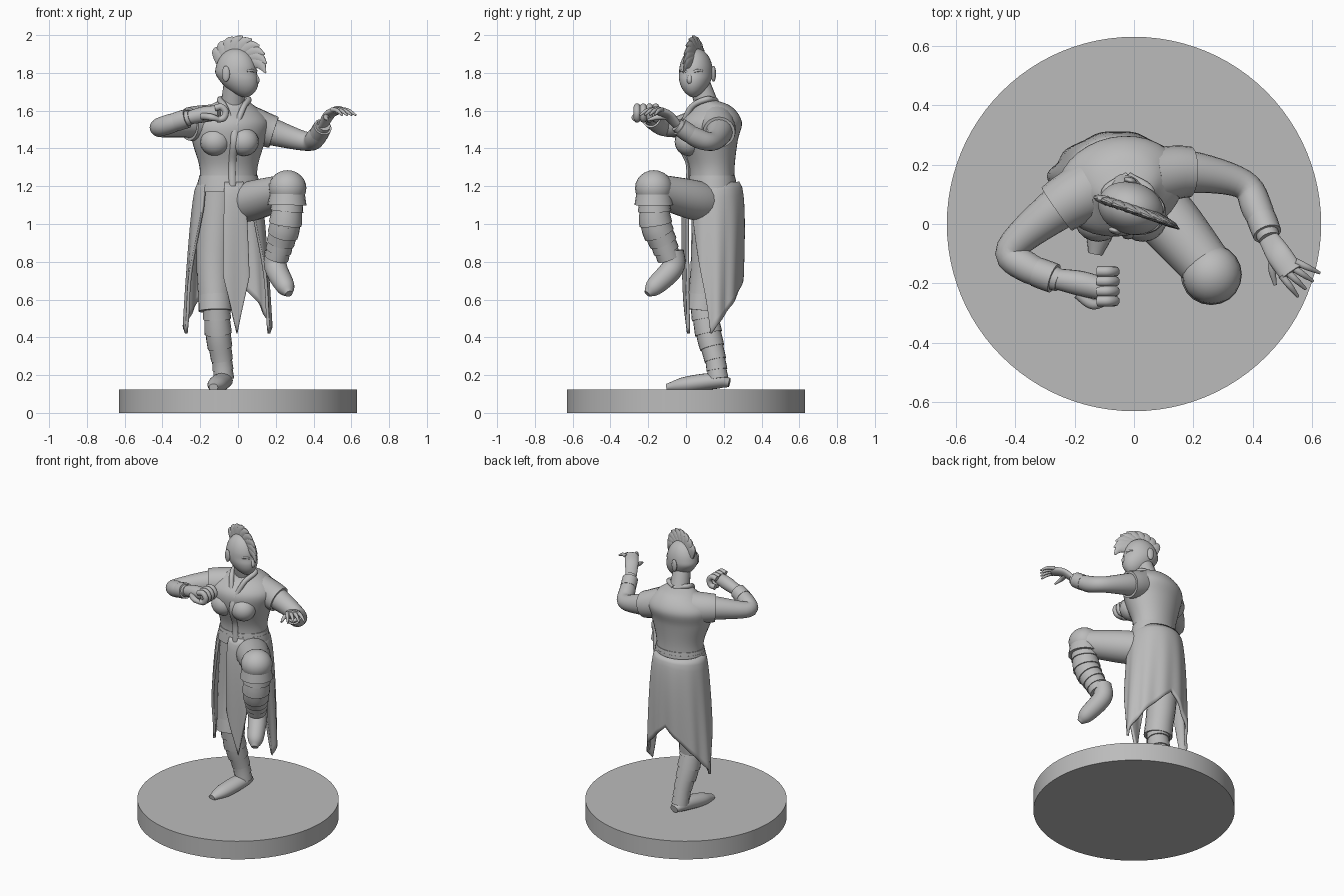
import bpy, bmesh
from math import sin, cos, pi, radians
from mathutils import Vector, Matrix

cube = bpy.data.objects.get("Cube")
if cube:
    bpy.data.objects.remove(cube, do_unlink=True)

colour = (0.5, 0.5, 0.5, 1)
grey = bpy.data.materials.new("plain_grey")
grey.use_nodes = True
grey.diffuse_color = colour
grey.node_tree.nodes["Principled BSDF"].inputs["Base Color"].default_value = colour

SIDEWAYS, DEPTH, UP = Vector((1, 0, 0)), Vector((0, 1, 0)), Vector((0, 0, 1))
STEPS = 6


def finish(name, mesh_builder, placement=Matrix()):
    """Turn a bmesh into a smooth shaded object with sharp edges kept."""
    mesh_builder.transform(placement)
    bmesh.ops.recalc_face_normals(mesh_builder, faces=mesh_builder.faces)
    mesh = bpy.data.meshes.new(name)
    mesh_builder.to_mesh(mesh)
    mesh_builder.free()
    mesh.materials.append(grey)
    part = bpy.data.objects.new(name, mesh)
    bpy.context.collection.objects.link(part)
    bpy.ops.object.select_all(action='DESELECT')
    part.select_set(True)
    bpy.context.view_layer.objects.active = part
    bpy.ops.object.shade_smooth_by_angle(angle=radians(45))
    return part


def smooth_path(points):
    """Catmull-Rom spline through points of position and radius."""
    points = [Vector(point) for point in points]
    first = points[0] * 2 - points[1]
    last = points[-1] * 2 - points[-2]
    padded = [first, *points, last]
    path = []
    for before, start, end, after in zip(padded, padded[1:], padded[2:], padded[3:]):
        pull_start, pull_end = (end - before) / 2, (after - start) / 2
        for step in range(STEPS):
            t = step / STEPS
            ease = t * t * (3 - 2 * t)
            path.append(start.lerp(end, ease) + pull_start * t * (1 - t) ** 2 - pull_end * t * t * (1 - t))
    return path + [points[-1]]


def skin(name, path, side=UP, flat=1.0, level=False, sides=20, placement=Matrix()):
    """Loft elliptical rings along a sampled path."""
    builder = bmesh.new()
    rings = []
    for index, row in enumerate(path):
        ahead = path[min(index + 1, len(path) - 1)].xyz
        behind = path[max(index - 1, 0)].xyz
        tangent = UP if level else (ahead - behind).normalized()
        across = (side - tangent * side.dot(tangent)).normalized()
        through = tangent.cross(across) * flat
        radius = max(row.w, 0.002)
        turns = [2 * pi * corner / sides for corner in range(sides)]
        rings.append([builder.verts.new(row.xyz + (across * cos(turn) + through * sin(turn)) * radius)
                      for turn in turns])
    for low, high in zip(rings, rings[1:]):
        for corner in range(sides):
            builder.faces.new((low[corner], low[corner - 1], high[corner - 1], high[corner]))
    builder.faces.new(rings[0])
    builder.faces.new(rings[-1])
    finish(name, builder, placement)


def limb(name, points, **options):
    path = smooth_path(points)
    skin(name, path, **options)
    return path


def band(name, path, start, end, grow_start, grow_end, **options):
    """A sleeve around part of a limb, given as fractions of its path."""
    first, last = round(start * (len(path) - 1)), round(end * (len(path) - 1))
    rows = []
    for index in range(first, last + 1):
        row = path[index].copy()
        t = (index - first) / (last - first)
        row.w *= grow_start + (grow_end - grow_start) * t
        rows.append(row)
    skin(name, rows, **options)


def ball(name, centre, size, placement=Matrix()):
    builder = bmesh.new()
    bmesh.ops.create_uvsphere(builder, u_segments=20, v_segments=12, radius=1)
    finish(name, builder, placement @ Matrix.Translation(centre) @ Matrix.Diagonal((*size, 1)))


# Round base
builder = bmesh.new()
bmesh.ops.create_cone(builder, cap_ends=True, segments=96, radius1=0.63, radius2=0.63, depth=0.125)
finish("base", builder, Matrix.Translation(UP * 0.125 / 2))

# Torso, belt, bust and neck
body = dict(side=Vector((1, 0.2, 0)).normalized(), flat=0.78, level=True, sides=32)
torso = limb("torso", [(-.05, .135, 1.17, .155), (-.05, .135, 1.3, .155), (-.05, .12, 1.44, .195),
                       (-.045, .13, 1.54, .21), (-.035, .14, 1.62, .13), (-.025, .1, 1.66, .06)], **body)
band("belt_lower", torso, 0, 0.1, 1.1, 1.06, **body)
band("belt_upper", torso, 0.07, 0.14, 1.07, 1.03, **body)
limb("neck", [(-.03, .12, 1.6, .065), (-.02, .07, 1.75, .055)], side=SIDEWAYS)

# Jacket edges, mirrored about the breastbone
limb("jacket_front_band", [(-.02, 0, 1.55, .02), (-.02, -.04, 1.44, .02), (-.03, .01, 1.32, .02),
                           (-.03, .01, 1.2, .02)], side=SIDEWAYS, flat=0.6, sides=8)
for label, sign in (("right", -1), ("left", 1)):
    ball(label + "_bust", (-.045 + sign * .075, .015, 1.435), (.08, .075, .075))
    limb(label + "_collar", [(-.02 + sign * offset, depth, height, .016) for offset, depth, height in
                             ((0, .16, 1.65), (.075, .11, 1.66), (.05, .03, 1.62), (.01, -.02, 1.52))], sides=10)


# Skirt panels with pleats and pointed hems
def panel(name, centre, half_width, hem, columns, rows=18, top=1.22):
    builder = bmesh.new()
    grid = []
    for column in range(columns + 1):
        offset = half_width * (2 * column / columns - 1)
        turn = radians(centre + offset)
        length = top - hem(abs(offset))
        line = []
        for row in range(rows + 1):
            drop = length * row / rows
            pleat = 1 + 0.045 * drop * sin(turn * 11)
            wide = (0.15 + 0.085 * drop ** 0.5) * pleat
            deep = (0.13 + 0.03 * sin(pi * drop ** 0.5)) * pleat
            line.append(builder.verts.new((wide * cos(turn) - 0.055, deep * sin(turn) + 0.145, top - drop)))
        grid.append(line)
    for left, right in zip(grid, grid[1:]):
        for row in range(rows):
            builder.faces.new((left[row], left[row + 1], right[row + 1], right[row]))
    cloth = finish(name, builder).modifiers.new("thickness", 'SOLIDIFY')
    cloth.thickness, cloth.offset = 0.016, 0


def back_hem(offset, tip=95):
    return 0.75 - 0.33 * offset / tip if offset < tip else 0.42 + 0.017 * (offset - tip)


panel("skirt_back", 90, 134, back_hem, 96)
panel("skirt_front", 283, 19, lambda offset: 0.42 + 0.016 * offset, 20)

# Legs: trousers, shins, hems and feet
trouser = limb("standing_trouser", [(-.1, .14, 1.17, .11), (-.125, .12, .8, .095), (-.12, .09, .54, .085)],
               side=SIDEWAYS)
band("standing_trouser_hem", trouser, 0.8, 1, 1, 1.06, side=SIDEWAYS)
limb("raised_thigh", [(-.02, .15, 1.1, .1), (.1, .03, 1.13, .105), (.26, -.16, 1.18, .085)])
ball("raised_knee", (.262, -.17, 1.19), (.1, .1, .095))
limb("raised_trouser_hem", [(.262, -.17, 1.21, .085), (.26, -.17, 1.1, .103)], side=SIDEWAYS)
shins = {
    "standing": [(-.115, .09, .58, .068), (-.105, .12, .42, .066), (-.085, .155, .28, .053), (-.075, .17, .18, .05)],
    "raised": [(.265, -.17, 1.14, .078), (.25, -.16, 1, .08), (.225, -.12, .9, .068), (.205, -.09, .82, .058)],
}
wraps = 6
for label, joints in shins.items():
    shin = limb(label + "_shin", joints, side=SIDEWAYS)
    for wrap in range(wraps):
        band(f"{label}_wrap_{wrap + 1}", shin, wrap / wraps, (wrap + 1) / wraps, 1, 1.1, side=SIDEWAYS)
limb("standing_foot", [(-.07, .23, .16, .03), (-.08, .16, .17, .053), (-.11, 0, .15, .052), (-.13, -.1, .135, .024)],
     side=SIDEWAYS, flat=0.8)
limb("raised_foot", [(.2, -.07, .86, .058), (.2, -.07, .77, .06), (.25, -.165, .67, .05), (.27, -.205, .63, .02)],
     side=SIDEWAYS)

# Arms with short sleeves and cuffs
arms = {
    "left": [(.06, .16, 1.53, .085), (.19, .175, 1.485, .071), (.365, .135, 1.437, .05), (.415, .05, 1.46, .052),
             (.455, -.05, 1.525, .036)],
    "right": [(-.14, .12, 1.53, .09), (-.26, .05, 1.53, .074), (-.415, -.085, 1.51, .05), (-.36, -.145, 1.53, .052),
              (-.25, -.19, 1.565, .038)],
}
for label, joints in arms.items():
    arm = limb(label + "_arm", joints)
    band(label + "_sleeve", arm, 0, 0.25, 1.15, 1.2)
    band(label + "_cuff", arm, 0.84, 0.96, 1.04, 1.25)

# Open left hand with fanned fingers
across = Vector((1, 1, 0)).normalized()
limb("left_palm", [(.45, -.045, 1.52, .034), (.485, -.1, 1.58, .042), (.53, -.165, 1.605, .042)],
     side=across, flat=0.5)
fingers = 4
for finger in range(fingers):
    fan = radians(-25 - 9 * finger)
    reach = Vector((cos(fan), sin(fan), -0.1)) * 0.045
    root = Vector((.52, -.15, 1.605)) + across * (0.033 - 0.022 * finger)
    tip = root + reach * 2 - UP * 0.02
    limb(f"left_finger_{finger + 1}", [(*root, .013), (*(root + reach), .011), (*tip, .005)], sides=10)
limb("left_thumb", [(.475, -.1, 1.57, .018), (.465, -.15, 1.565, .014), (.475, -.205, 1.55, .006)], sides=10)

# Right fist with curled fingers
limb("right_hand", [(-.27, -.183, 1.56, .034), (-.18, -.2, 1.58, .042), (-.1, -.22, 1.59, .038)])
for finger in range(fingers):
    knuckle = Vector((-.1, -.16 - .033 * finger, 1.587))
    curl = [radians(130 - 60 * joint) for joint in range(5)]
    limb(f"right_finger_{finger + 1}", [(*(knuckle + (SIDEWAYS * cos(bend) + UP * sin(bend)) * 0.035), .018)
                                        for bend in curl], side=DEPTH, sides=10)
limb("right_thumb", [(-.19, -.235, 1.57, .018), (-.14, -.27, 1.565, .018), (-.09, -.262, 1.55, .011)], sides=10)

# Head in its own frame, facing +x before it is turned
turned = Matrix.Translation((-.01, .053, 1.8)) @ Matrix.Rotation(radians(-17), 4, 'Z')
skull = []
for ring in range(13):
    sweep = pi * ring / 12
    height = -0.13 * cos(sweep)
    taper = 1.3 if height < 0 else 1
    skull.append((max(0, -height) * 0.4, 0, height, 0.112 * max(0, sin(sweep)) ** taper))
limb("head", skull, side=SIDEWAYS, flat=0.78, level=True, sides=32, placement=turned)

# Face and ears
limb("nose", [(.1, 0, 0, .008), (.116, 0, -.04, .014), (.095, 0, -.06, .009)], side=DEPTH, sides=10,
     placement=turned)
ball("lips", (.085, 0, -.083), (.014, .025, .012), turned)
for label, sign in (("left", 1), ("right", -1)):
    limb(label + "_brow", [(.104, sign * .01, 0, .006), (.099, sign * .035, .012, .008), (.077, sign * .06, .01, .005)],
         sides=8, placement=turned)
    ball(label + "_eye", (.088, sign * .034, -.016), (.012, .018, .009), turned)
    ball(label + "_ear", (-.03, sign * .088, -.005), (.022, .012, .042), turned)

# Crest of spikes fanned over the scalp and swept forward
spikes = 9
for spike in range(spikes):
    along = spike / (spikes - 1)
    root_turn, tip_turn = radians(140 - 95 * along), radians(126 * (1 - along))
    root = Vector((cos(root_turn), 0, sin(root_turn))) * 0.1
    tip = Vector((cos(tip_turn), -0.2 * along, sin(tip_turn))) * (0.17 + 0.03 * sin(pi * along))
    bend = (root + tip) / 2 + root * 0.2
    limb(f"crest_spike_{spike + 1}", [(*root, .028), (*bend, .022), (*tip, .003)], side=DEPTH * -1, flat=1.4,
         sides=10, placement=turned @ Matrix.Diagonal((1, 0.6, 1, 1)))
